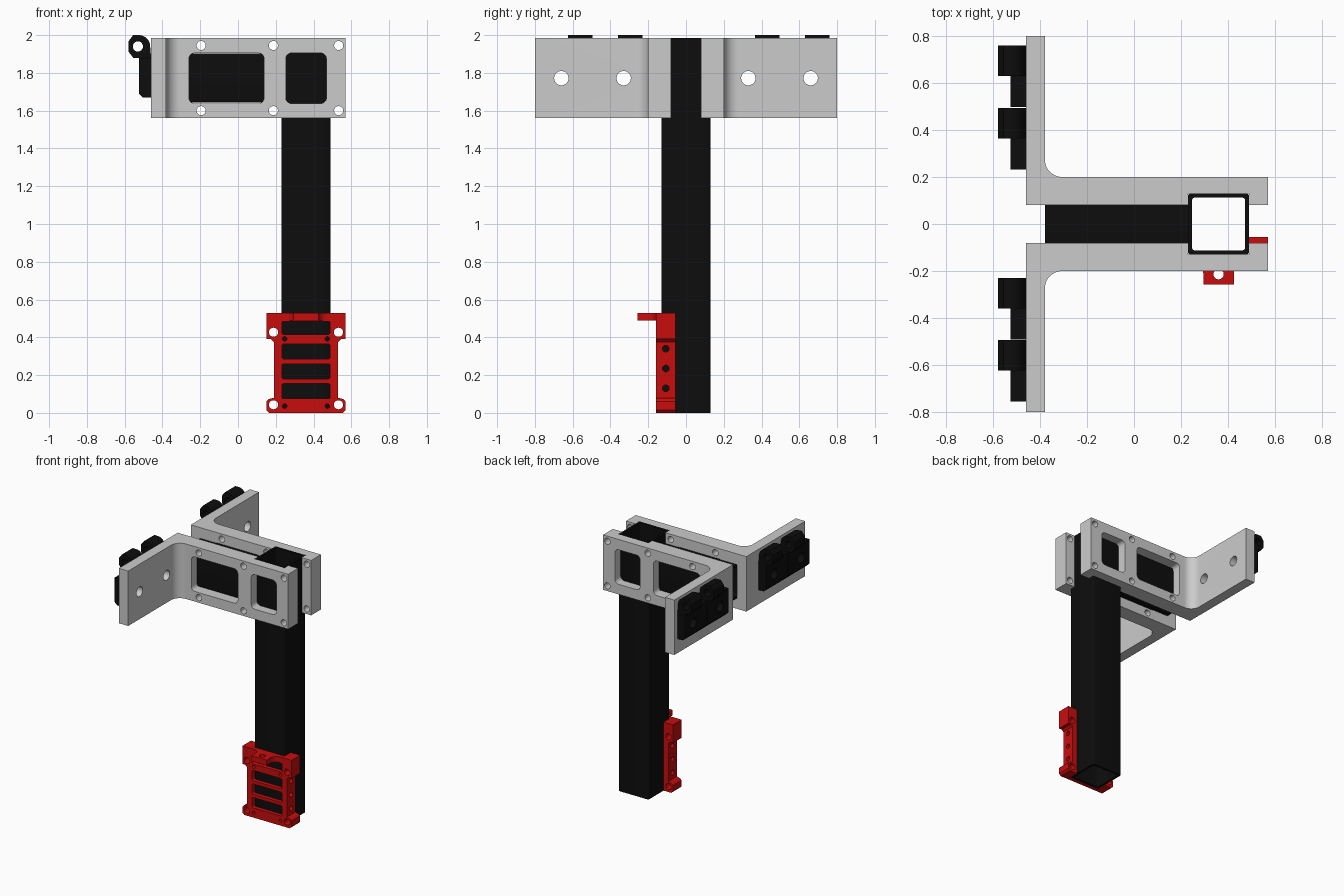
import bpy, bmesh
from math import cos, sin, pi
from mathutils import Vector

if "Cube" in bpy.data.objects:
    bpy.data.objects.remove(bpy.data.objects["Cube"])


def material(name, col):
    m = bpy.data.materials.new(name)
    m.diffuse_color = (*col, 1)
    m.use_nodes = True
    m.node_tree.nodes["Principled BSDF"].inputs["Base Color"].default_value = m.diffuse_color
    return m


BLACK = material("black", (0.004, 0.004, 0.004))
RED = material("red", (0.58, 0.004, 0.004))


def arc(cx, cy, r, a0, a1, n):
    return [(cx + r * cos(a0 + (a1 - a0) * i / n), cy + r * sin(a0 + (a1 - a0) * i / n))
            for i in range(n + 1)]


def circle(cx, cy, r, n=32):
    return arc(cx, cy, r, 0, 2 * pi, n)[:-1]


def rect(x0, x1, y0, y1, r=0.0, n=5):
    if not r:
        return [(x0, y0), (x1, y0), (x1, y1), (x0, y1)]
    pts = []
    for k, (cx, cy) in enumerate([(x1 - r, y1 - r), (x0 + r, y1 - r), (x0 + r, y0 + r), (x1 - r, y0 + r)]):
        pts += arc(cx, cy, r, k * pi / 2, (k + 1) * pi / 2, n)
    return pts


def prism(name, pts, axis, a, b, mat=None):
    """Extrude a 2D outline along the given axis from a to b."""
    put = {'x': lambda p, t: (t, p[0], p[1]),
           'y': lambda p, t: (p[0], t, p[1]),
           'z': lambda p, t: (p[0], p[1], t)}[axis]
    bm = bmesh.new()
    lo = [bm.verts.new(put(p, a)) for p in pts]
    hi = [bm.verts.new(put(p, b)) for p in pts]
    bm.faces.new(lo)
    bm.faces.new(hi)
    for i in range(len(pts)):
        j = (i + 1) % len(pts)
        bm.faces.new((lo[i], lo[j], hi[j], hi[i]))
    bmesh.ops.recalc_face_normals(bm, faces=bm.faces)
    me = bpy.data.meshes.new(name)
    bm.to_mesh(me)
    bm.free()
    ob = bpy.data.objects.new(name, me)
    bpy.context.collection.objects.link(ob)
    if mat:
        me.materials.append(mat)
    return ob


def combine(ob, pts, axis, a, b, op='DIFFERENCE'):
    tool = prism("cutter", pts, axis, a, b)
    tool.hide_render = True
    m = ob.modifiers.new("bool", 'BOOLEAN')
    m.object, m.operation, m.solver = tool, op, 'EXACT'
    bpy.context.view_layer.objects.active = ob
    bpy.ops.object.modifier_apply(modifier=m.name)
    bpy.data.objects.remove(tool)


# upright square tube and horizontal square tube, both hollow
post = prism("upright_tube", rect(0.23, 0.49, -0.13, 0.13, 0.012), 'z', 0, 1.985, BLACK)
combine(post, rect(0.248, 0.472, -0.112, 0.112, 0.008), 'z', -0.1, 2.1)
bar = prism("cross_tube", rect(-0.13, 0.13, 1.642, 1.902, 0.012), 'x', -0.38, 0.23, BLACK)
combine(bar, rect(-0.112, 0.112, 1.66, 1.884, 0.008), 'x', -0.5, 0.228)

# L-shaped clamp bracket with inner fillet
outline = ([(-0.46, 0.08), (0.57, 0.08), (0.57, 0.20)]
           + arc(-0.305, 0.275, 0.075, 1.5 * pi, pi, 10)
           + [(-0.38, 0.80), (-0.46, 0.80)])
bracket = prism("rear_bracket", outline, 'z', 1.56, 1.985)
# grooves that seat the two tubes
combine(bracket, rect(0.23, 0.49, 0, 0.13), 'z', 1.5, 2.1)
combine(bracket, rect(0, 0.13, 1.642, 1.902), 'x', -0.38, 0.3)
# windows and bolt holes
for x0, x1 in ((-0.26, 0.138), (0.253, 0.468)):
    combine(bracket, rect(x0, x1, 1.638, 1.905, 0.03), 'y', 0.05, 0.3)
for x in (-0.195, 0.187, 0.533):
    for z in (1.6, 1.945):
        combine(bracket, circle(x, z, 0.024), 'y', 0.05, 0.3)
for y in (0.33, 0.66):
    combine(bracket, circle(y, 1.772, 0.038), 'x', -0.6, -0.2)

# mirrored bracket on the other side
front = bracket.copy()
front.data = bracket.data.copy()
front.name = "front_bracket"
bpy.context.collection.objects.link(front)
bm = bmesh.new()
bm.from_mesh(front.data)
for v in bm.verts:
    v.co.y *= -1
bmesh.ops.reverse_faces(bm, faces=bm.faces)
bm.to_mesh(front.data)
bm.free()

# four hinge halves: a leaf half of which carries a knuckle
leaf = [(-0.46, 1.67), (-0.46, 1.88), (-0.525, 1.88), (-0.525, 1.69), (-0.505, 1.67)]
knuckle = ([(-0.46, 1.67), (-0.46, 1.88)] + arc(-0.525, 1.94, 0.06, 0, pi / 2, 10)
           + [(-0.555, 2.0), (-0.58, 1.967), (-0.58, 1.913), (-0.555, 1.88),
              (-0.525, 1.88), (-0.525, 1.69), (-0.505, 1.67)])
for i, (top, hole) in enumerate(((0.76, 0.66), (0.495, 0.33), (-0.23, -0.33), (-0.495, -0.66))):
    k = prism("hinge_knuckle_%d" % i, knuckle, 'y', top - 0.13, top, BLACK)
    combine(k, circle(-0.53, 1.94, 0.027), 'y', top - 0.2, top + 0.1)
    p = prism("hinge_leaf_%d" % i, leaf, 'y', top - 0.262, top - 0.13, BLACK)
    for part in (k, p):
        combine(part, circle(hole, 1.772, 0.038), 'x', -0.7, -0.4)

# red foot mount wrapped round the front of the upright tube
half = [(0.195, 0), (0.21, 0.015), (0.21, 0.06), (0.198, 0.073), (0.17, 0.08), (0.17, 0.375),
        (0.185, 0.39), (0.21, 0.39), (0.21, 0.53)]
C = 0.36
mount = prism("foot_mount", [(C + x, z) for x, z in half] + [(C - x, z) for x, z in reversed(half)],
              'y', -0.16, -0.055, RED)
combine(mount, rect(0.23, 0.49, -0.13, 0), 'z', -0.1, 0.6)
for z0, z1 in ((0.075, 0.155), (0.18, 0.26), (0.285, 0.365), (0.415, 0.485)):
    combine(mount, rect(0.232, 0.488, z0, z1, 0.012), 'y', -0.2, -0.1)
for s in (-1, 1):
    for z in (0.043, 0.427):
        combine(mount, circle(C + s * 0.172, z, 0.024), 'y', -0.2, 0)
    for z in (0.036, 0.392):
        combine(mount, circle(C + s * 0.113, z, 0.012, 20), 'y', -0.2, -0.1)
for z in (0.13, 0.235, 0.34):
    combine(mount, circle(-0.107, z, 0.018, 24), 'x', 0.1, 0.6)

# tab with a vertical hole on the mount's top edge
tab_half = [(0.065, -0.257)] + arc(0.115, -0.21, 0.05, pi, pi / 2, 6)
tab = prism("mount_tab", [(C + x, y) for x, y in tab_half] + [(C - x, y) for x, y in reversed(tab_half)],
            'z', 0.488, 0.53, RED)
combine(tab, circle(C, -0.214, 0.022), 'z', 0.4, 0.6)

# smooth round surfaces while keeping hard edges
for ob in bpy.context.collection.objects:
    ob.select_set(True)
bpy.context.view_layer.objects.active = mount
bpy.ops.object.shade_smooth_by_angle(angle=0.52)
